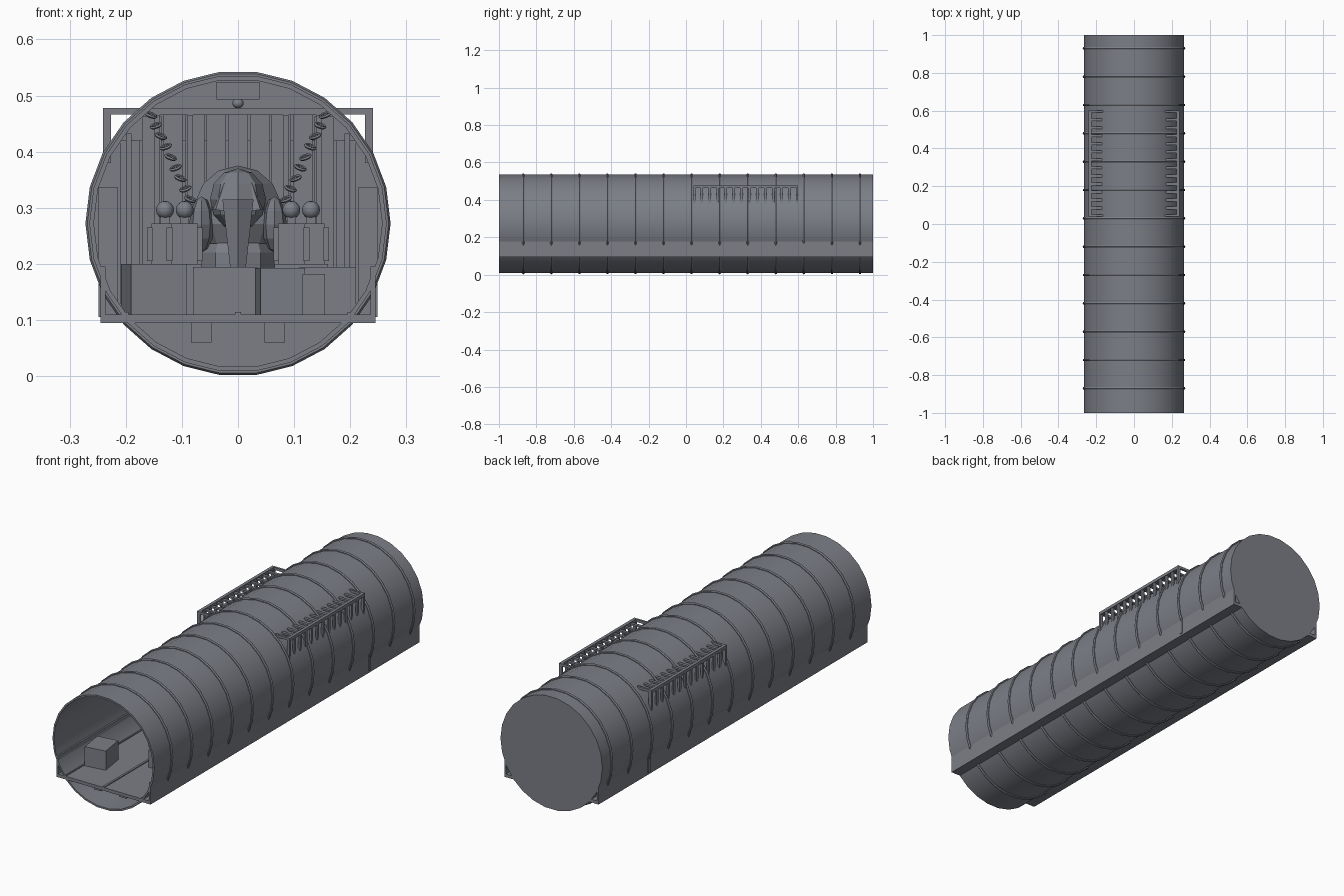
import bpy, bmesh, math
from mathutils import Matrix, Vector

if "Cube" in bpy.data.objects:
    bpy.data.objects.remove(bpy.data.objects["Cube"], do_unlink=True)

SIDES, CZ = 26, 0.272
R_OUT, R_IN = 0.265, 0.257

grey = bpy.data.materials.new("steel_grey")
grey.use_nodes = True
grey.diffuse_color = (0.20, 0.21, 0.24, 1)
grey.node_tree.nodes["Principled BSDF"].inputs["Base Color"].default_value = (0.20, 0.21, 0.24, 1)


def finish(name, bm, smooth=False):
    bmesh.ops.recalc_face_normals(bm, faces=bm.faces)
    me = bpy.data.meshes.new(name)
    bm.to_mesh(me)
    bm.free()
    me.materials.append(grey)
    ob = bpy.data.objects.new(name, me)
    bpy.context.collection.objects.link(ob)
    if smooth:
        bpy.ops.object.select_all(action='DESELECT')
        ob.select_set(True)
        bpy.context.view_layer.objects.active = ob
        bpy.ops.object.shade_smooth_by_angle(angle=math.radians(30))
    return ob


def add_box(bm, x0, x1, y0, y1, z0, z1, turn=0):
    c = Vector(((x0 + x1) / 2, (y0 + y1) / 2, (z0 + z1) / 2))
    m = Matrix.Translation(c) @ Matrix.Rotation(turn, 4, 'Z') @ Matrix.Diagonal((x1 - x0, y1 - y0, z1 - z0, 1))
    bmesh.ops.create_cube(bm, size=1, matrix=m)


def box(name, *args, **kw):
    bm = bmesh.new()
    add_box(bm, *args, **kw)
    return finish(name, bm)


def add_ball(bm, pos, scale, u=12, v=8, rot=None):
    m = Matrix.Translation(pos) @ (rot or Matrix()) @ Matrix.Diagonal((*scale, 1))
    bmesh.ops.create_uvsphere(bm, u_segments=u, v_segments=v, radius=1, matrix=m)


def add_ring(bm, m, major, minor, n, k):
    """Torus around the local z axis, placed by matrix m."""
    rows = []
    for i in range(n):
        a = 2 * math.pi * i / n
        row = []
        for j in range(k):
            b = 2 * math.pi * j / k
            r = major + minor * math.cos(b)
            row.append(bm.verts.new(m @ Vector((r * math.cos(a), r * math.sin(a), minor * math.sin(b)))))
        rows.append(row)
    for i in range(n):
        p, q = rows[i], rows[(i + 1) % n]
        for j in range(k):
            bm.faces.new((p[j], q[j], q[(j + 1) % k], p[(j + 1) % k]))


# Tube shell, open at the front and capped at the back
bm = bmesh.new()
loops = []
for y, r in [(0.985, R_IN), (-1, R_IN), (-1, R_OUT), (1, R_OUT)]:
    loops.append([bm.verts.new((r * math.cos(2 * math.pi * i / SIDES), y,
                                CZ + r * math.sin(2 * math.pi * i / SIDES))) for i in range(SIDES)])
for a, b in zip(loops, loops[1:]):
    for i in range(SIDES):
        j = (i + 1) % SIDES
        bm.faces.new((a[i], a[j], b[j], b[i]))
bm.faces.new(loops[0])
bm.faces.new(loops[-1])
finish("tube_shell", bm, True)

# Hoops around the shell
bm = bmesh.new()
for i in range(13):
    m = Matrix.Translation((0, -0.87 + 0.15 * i, CZ)) @ Matrix.Rotation(math.pi / 2, 4, 'X')
    add_ring(bm, m, R_OUT, 0.007, SIDES, 6)
finish("hoops", bm, True)

# Floor deck, side skirts and under-floor rails
box("floor_deck", -0.24, 0.24, -1, 1, 0.095, 0.11)
for s, side in ((-1, "right"), (1, "left")):
    box(side + "_skirt", *sorted((s * 0.236, s * 0.245)), -1, 1, 0.095, 0.195)
    box(side + "_under_rail", *sorted((s * 0.047, s * 0.084)), -0.95, 0.95, 0.06, 0.096)
bm = bmesh.new()
for x in (-0.2, 0, 0.2):
    add_box(bm, x - 0.005, x + 0.005, -1, 0.6, 0.109, 0.114)
finish("floor_strips", bm)

# Outside racks: corner rail, end frames and bars that meet the shell
for s, side in ((-1, "right"), (1, "left")):
    bm = bmesh.new()

    def bar(x0, x1, y0, y1, z0, z1):
        add_box(bm, *sorted((s * x0, s * x1)), y0, y1, z0, z1)

    bar(0.226, 0.241, 0.04, 0.60, 0.463, 0.478)
    for y in (0.04, 0.59):
        bar(0.226, 0.241, y, y + 0.01, 0.38, 0.465)
        bar(0.165, 0.23, y, y + 0.01, 0.466, 0.478)
    for i in range(12):
        y = 0.0845 + 0.0425 * i
        bar(0.229, 0.238, y - 0.007, y + 0.007, 0.385, 0.465)
        bar(0.165, 0.23, y - 0.007, y + 0.007, 0.466, 0.474)
    finish(side + "_rack", bm)

# Planked partition inside, trimmed to the round shell
bm = bmesh.new()
for i in range(13):
    x = (i - 6) * 0.0385
    reach = abs(x) + 0.018
    top = CZ + math.sqrt(max(R_IN ** 2 - reach ** 2, 0.0005))
    add_box(bm, x - 0.0175, x + 0.0175, 0.62, 0.635, 0.105, min(0.465, top))
finish("partition_planks", bm)
box("partition_backing", -0.2, 0.2, 0.635, 0.645, 0.105, 0.42)
box("ceiling_beam", -0.165, 0.165, 0.60, 0.645, 0.465, 0.477)

# Ceiling box and lamp
box("ceiling_box", -0.038, 0.038, -0.75, -0.6, 0.493, 0.524)
bm = bmesh.new()
add_ball(bm, (0, -0.6, 0.486), (0.01, 0.01, 0.009))
finish("ceiling_lamp", bm, True)

# Crates on the deck
box("crate_right", -0.20, -0.10, -0.86, -0.74, 0.11, 0.2, turn=0.15)
box("crate_middle", -0.08, 0.035, -0.55, -0.43, 0.11, 0.194)
box("crate_left", 0.035, 0.115, -0.72, -0.6, 0.11, 0.193, turn=0.08)
box("crate_outer", 0.11, 0.21, -0.6, -0.48, 0.11, 0.194)
box("crate_small", 0.115, 0.155, -0.8, -0.72, 0.11, 0.182)

# Seated pairs on both sides: bench, torsos, arms, heads
for s, side in ((-1, "right"), (1, "left")):
    box(side + "_bench", *sorted((s * 0.065, s * 0.16)), -0.3, 0.1, 0.11, 0.2)
    bm = bmesh.new()
    heads = bmesh.new()
    for x, y in ((0.095, -0.2), (0.13, 0.0)):
        add_box(bm, s * x - 0.024, s * x + 0.024, y - 0.03, y + 0.03, 0.2, 0.272)
        for e in (-1, 1):
            add_box(bm, s * x + e * 0.027 - 0.005, s * x + e * 0.027 + 0.005, y - 0.035, y + 0.02, 0.205, 0.265)
        add_box(bm, s * x - 0.008, s * x + 0.008, y - 0.008, y + 0.008, 0.27, 0.285)
        add_ball(heads, (s * x, y, 0.296), (0.016, 0.016, 0.016))
    finish(side + "_figures", bm)
    finish(side + "_figure_heads", heads, True)

# Chained creature in the middle: body, head, horns, eyes, snout
CY = 0.35
bm = bmesh.new()
add_ball(bm, (0, CY + 0.06, 0.29), (0.083, 0.09, 0.085), 10, 7)
add_ball(bm, (0, CY + 0.06, 0.20), (0.07, 0.08, 0.09), 10, 7)
finish("creature_body", bm)
bm = bmesh.new()
add_ball(bm, (0, CY - 0.02, 0.315), (0.05, 0.06, 0.055), 8, 6)
bmesh.ops.create_cone(bm, cap_ends=True, segments=6, radius1=0.015, radius2=0.032, depth=0.13,
                      matrix=Matrix.Translation((0, CY - 0.07, 0.25)))
finish("creature_head", bm)
for s, side in ((-1, "right"), (1, "left")):
    bm = bmesh.new()
    bmesh.ops.create_cone(bm, cap_ends=True, segments=5, radius1=0.014, radius2=0, depth=0.05,
                          matrix=Matrix.Translation((s * 0.028, CY - 0.06, 0.32)) @ Matrix.Rotation(s * -0.15, 4, 'Y'))
    finish(side + "_creature_horn", bm)
    bm = bmesh.new()
    add_ball(bm, (s * 0.065, CY, 0.27), (0.022, 0.04, 0.05), 8, 6)
    finish(side + "_creature_shoulder", bm)

    # Chains from the ceiling to the creature
    bm = bmesh.new()
    top, low = Vector((s * 0.155, CY - 0.05, 0.465)), Vector((s * 0.085, CY, 0.315))
    for i in range(9):
        p = top.lerp(low, i / 8)
        m = (Matrix.Translation(p) @ Matrix.Rotation(s * (0.35 if i % 2 else -0.35), 4, 'Y')
             @ Matrix.Rotation(0.3, 4, 'X'))
        add_ring(bm, m, 0.009, 0.003, 10, 5)
    finish(side + "_chain", bm, True)

# Upright cage posts near the partition
bm = bmesh.new()
for s in (-1, 1):
    for x in (0.085, 0.145, 0.195):
        h = min(0.465, CZ + math.sqrt(R_IN ** 2 - (x + 0.006) ** 2))
        add_box(bm, s * x - 0.005, s * x + 0.005, 0.57, 0.58, 0.105, h)
finish("cage_posts", bm)
